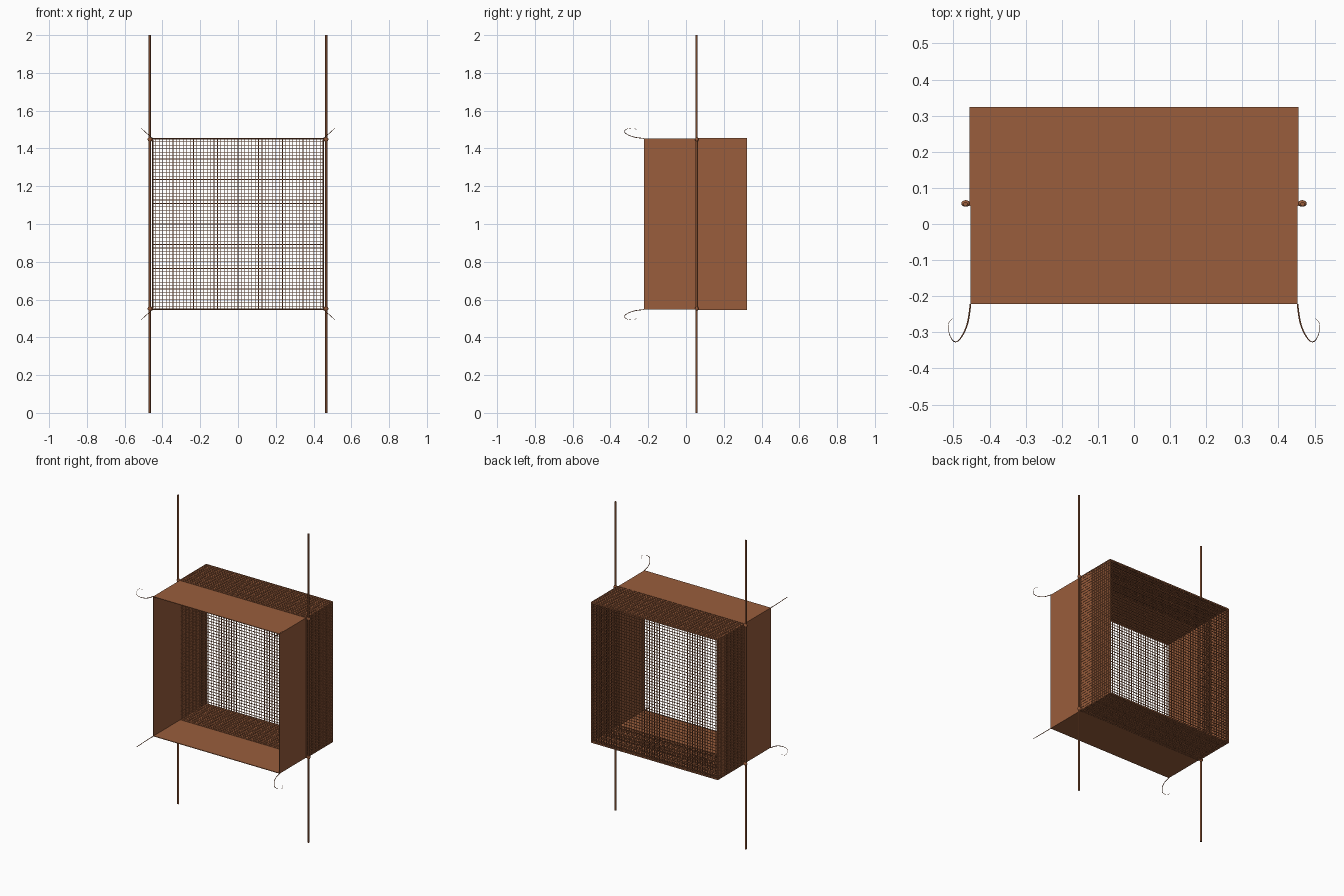
import bpy, math
from mathutils import Vector

if "Cube" in bpy.data.objects:
    bpy.data.objects.remove(bpy.data.objects["Cube"])


def material(name, rgb):
    m = bpy.data.materials.new(name)
    m.use_nodes = True
    m.diffuse_color = (*rgb, 1)
    m.node_tree.nodes["Principled BSDF"].inputs["Base Color"].default_value = (*rgb, 1)
    return m


BROWN = material("rust brown", (0.32, 0.11, 0.045))

HALF = 0.453            # half width of the square sleeve
MID_Z = 1.0
FRONT, JOIN, BACK = -0.222, 0.052, 0.322
WIRE, PITCH = 0.0022, 0.0182


def mesh_object(name, verts, faces):
    me = bpy.data.meshes.new(name)
    me.from_pydata(verts, [], faces)
    me.materials.append(BROWN)
    ob = bpy.data.objects.new(name, me)
    bpy.context.collection.objects.link(ob)
    return ob


def box(name, lo, hi):
    v = [(x, y, z) for x in (lo[0], hi[0]) for y in (lo[1], hi[1]) for z in (lo[2], hi[2])]
    f = [(0, 1, 3, 2), (4, 6, 7, 5), (0, 4, 5, 1), (2, 3, 7, 6), (0, 2, 6, 4), (1, 5, 7, 3)]
    return mesh_object(name, v, f)


def wires(name, segments, radius, sides=6):
    """Straight round wires gathered into one object."""
    verts, faces = [], []
    for a, b in segments:
        a, b = Vector(a), Vector(b)
        d = (b - a).normalized()
        u = d.orthogonal().normalized()
        w = d.cross(u)
        n = len(verts)
        for p in (a, b):
            for i in range(sides):
                t = math.tau * i / sides
                verts.append(p + (u * math.cos(t) + w * math.sin(t)) * radius)
        faces += [(n + i, n + (i + 1) % sides, n + sides + (i + 1) % sides, n + sides + i)
                  for i in range(sides)]
        faces += [tuple(n + i for i in reversed(range(sides))),
                  tuple(n + sides + i for i in range(sides))]
    return mesh_object(name, verts, faces)


def steps(lo, hi):
    n = round((hi - lo) / PITCH)
    return [lo + (hi - lo) * i / n for i in range(n + 1)]


# Solid sleeve running the full depth
T = 0.004
for s, side in ((-1, "right"), (1, "left")):
    x = sorted((s * HALF, s * (HALF - T)))
    box("sleeve_" + side, (x[0], FRONT, MID_Z - HALF), (x[1], BACK, MID_Z + HALF))
for s, side in ((-1, "bottom"), (1, "top")):
    z = sorted((MID_Z + s * HALF, MID_Z + s * (HALF - T)))
    box("sleeve_" + side, (-HALF, FRONT, z[0]), (HALF, BACK, z[1]))

# Wire netting over both faces of the rear half, and across the back
across, deep = steps(-HALF, HALF), steps(JOIN, BACK)
for layer, off in (("outer", HALF + WIRE / 2), ("inner", HALF - T - WIRE / 2)):
    for s, a, b in ((-1, "bottom", "right"), (1, "top", "left")):
        h, z = s * off, MID_Z + s * off
        wires(f"netting_{layer}_{a}", [((t, JOIN, z), (t, BACK, z)) for t in across]
              + [((-off, y, z), (off, y, z)) for y in deep], WIRE, 4)
        wires(f"netting_{layer}_{b}", [((h, JOIN, MID_Z + t), (h, BACK, MID_Z + t)) for t in across]
              + [((h, y, MID_Z - off), (h, y, MID_Z + off)) for y in deep], WIRE, 4)
wires("netting_back", [((t, BACK, MID_Z - HALF), (t, BACK, MID_Z + HALF)) for t in across]
      + [((-HALF, BACK, MID_Z + t), (HALF, BACK, MID_Z + t)) for t in across], WIRE, 4)

# Upright rods with a knuckle at each corner, and a curled tendril in front
CURL = [(0, 0, 1), (.004, -.04, 1), (.015, -.075, .9), (.032, -.102, .7), (.045, -.106, .6),
        (.057, -.09, .4), (.062, -.065, .3), (.06, -.048, .25), (.05, -.04, .2)]
for sx, side in ((-1, "right"), (1, "left")):
    wires("rod_" + side, [((sx * .467, .055, 0), (sx * .467, .055, 2))], .006, 16)
    for sz, level in ((-1, "bottom"), (1, "top")):
        z = MID_Z + sz * HALF
        bpy.ops.mesh.primitive_uv_sphere_add(location=(sx * .466, .057, z - sz * .005),
                                             segments=16, ring_count=8, scale=(.0125, .009, .0125))
        knuckle = bpy.context.object
        knuckle.name = f"knuckle_{level}_{side}"
        knuckle.data.materials.append(BROWN)
        cu = bpy.data.curves.new("tendril", "CURVE")
        cu.dimensions, cu.bevel_depth, cu.bevel_resolution = "3D", .0022, 1
        cu.use_fill_caps = True
        sp = cu.splines.new("NURBS")
        sp.points.add(len(CURL) - 1)
        sp.use_endpoint_u, sp.order_u = True, 3
        for p, (o, y, r) in zip(sp.points, CURL):
            p.co = (sx * (HALF + o), FRONT + y, z + sz * o * .9, 1)
            p.radius = r
        cu.materials.append(BROWN)
        bpy.context.collection.objects.link(bpy.data.objects.new(f"tendril_{level}_{side}", cu))
